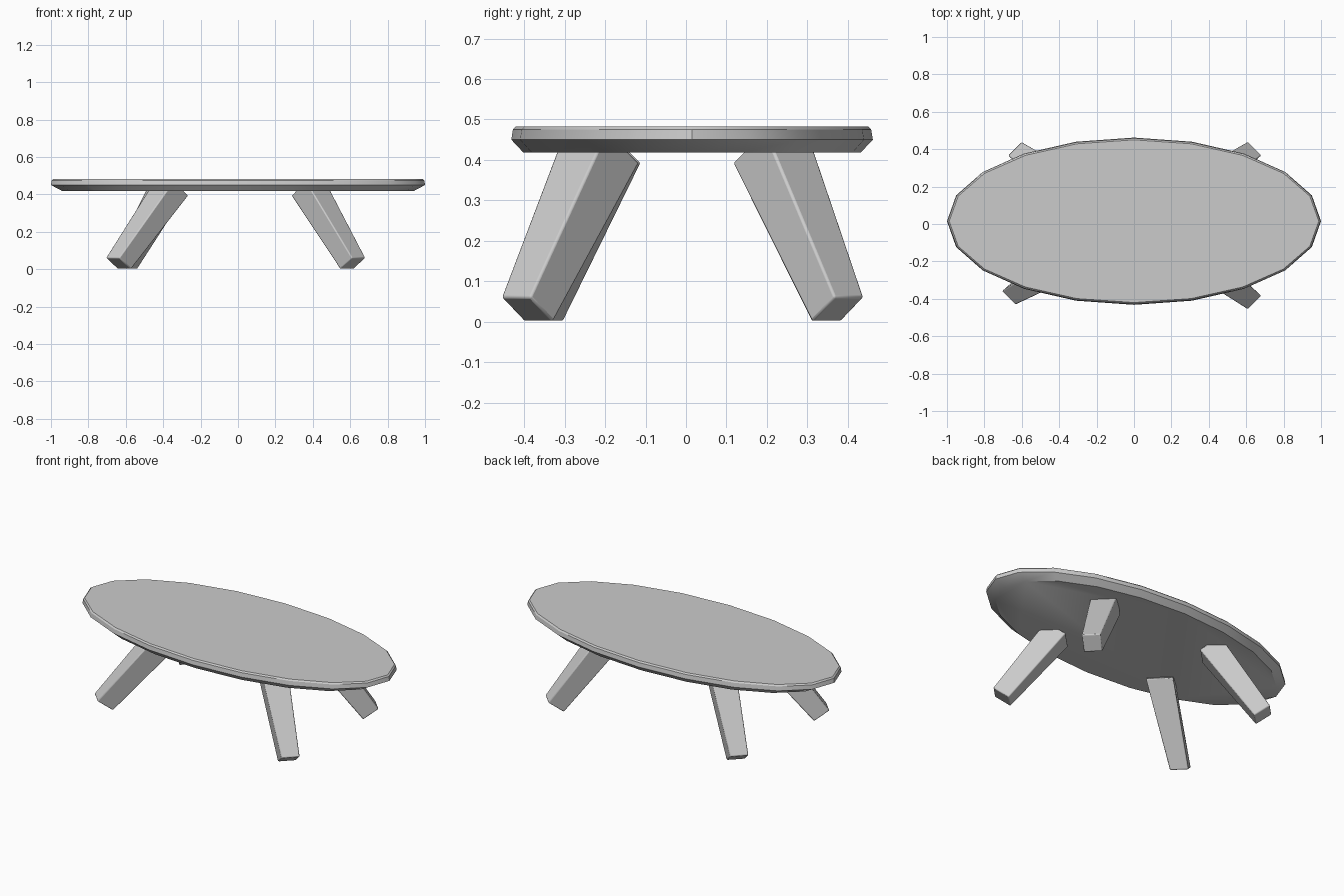
import bpy, bmesh, math
from mathutils import Vector

if "Cube" in bpy.data.objects:
    bpy.data.objects.remove(bpy.data.objects["Cube"])


def finish(name, bm, bevel=0.0):
    bmesh.ops.recalc_face_normals(bm, faces=bm.faces)
    me = bpy.data.meshes.new(name)
    bm.to_mesh(me)
    bm.free()
    ob = bpy.data.objects.new(name, me)
    bpy.context.collection.objects.link(ob)
    if bevel:
        mod = ob.modifiers.new("soft_edges", 'BEVEL')
        mod.width = bevel
        mod.segments = 2
    bpy.ops.object.select_all(action='DESELECT')
    ob.select_set(True)
    bpy.context.view_layer.objects.active = ob
    bpy.ops.object.shade_smooth_by_angle(angle=math.radians(30))
    return ob


# oval table top: 20-sided rings, (height, inset from the rim)
bm = bmesh.new()
N = 20
rings = []
for z, inset in [(0.418, 0.03), (0.45, 0.0), (0.475, 0.004), (0.483, 0.012)]:
    ring = []
    for i in range(N):
        a = 2 * math.pi * i / N
        # the underside is inset more along the length
        k = 2 if z < 0.43 else 1
        ring.append(bm.verts.new(((1 - inset * k) * math.cos(a),
                                  0.015 + (0.447 - inset) * math.sin(a), z)))
    rings.append(ring)
for r0, r1 in zip(rings, rings[1:]):
    for i in range(N):
        j = (i + 1) % N
        bm.faces.new((r0[i], r0[j], r1[j], r1[i]))
bm.faces.new(rings[0])
bm.faces.new(rings[-1])
finish("table_top", bm)

# splayed tapered legs: foot and head corners of the front right leg
FOOT = [(0.61, -0.457, 0.06), (0.682, -0.385, 0.06), (0.618, -0.328, 0.0), (0.546, -0.40, 0.0)]
HEAD = [(0.362, -0.30, 0.473), (0.467, -0.195, 0.473), (0.39, -0.115, 0.393), (0.285, -0.22, 0.393)]


def leg(name, sx, sy, foot_shift, head_shift):
    bm = bmesh.new()
    loops = []
    for pts, (dx, dy) in ((FOOT, foot_shift), (HEAD, head_shift)):
        loops.append([bm.verts.new((x * sx + dx, y * sy + dy, z)) for x, y, z in pts])
    f, h = loops
    for i in range(4):
        j = (i + 1) % 4
        bm.faces.new((f[i], f[j], h[j], h[i]))
    bm.faces.new(f)
    bm.faces.new(h)
    finish(name, bm, 0.006)


leg("front_right_leg", 1, 1, (0, 0), (0, 0))
leg("back_right_leg", 1, -1, (0, -0.017), (0, 0))
leg("front_left_leg", -1, 1, (-0.025, 0.025), (0.02, 0.005))
leg("back_left_leg", -1, -1, (0.008, -0.018), (0, 0))
